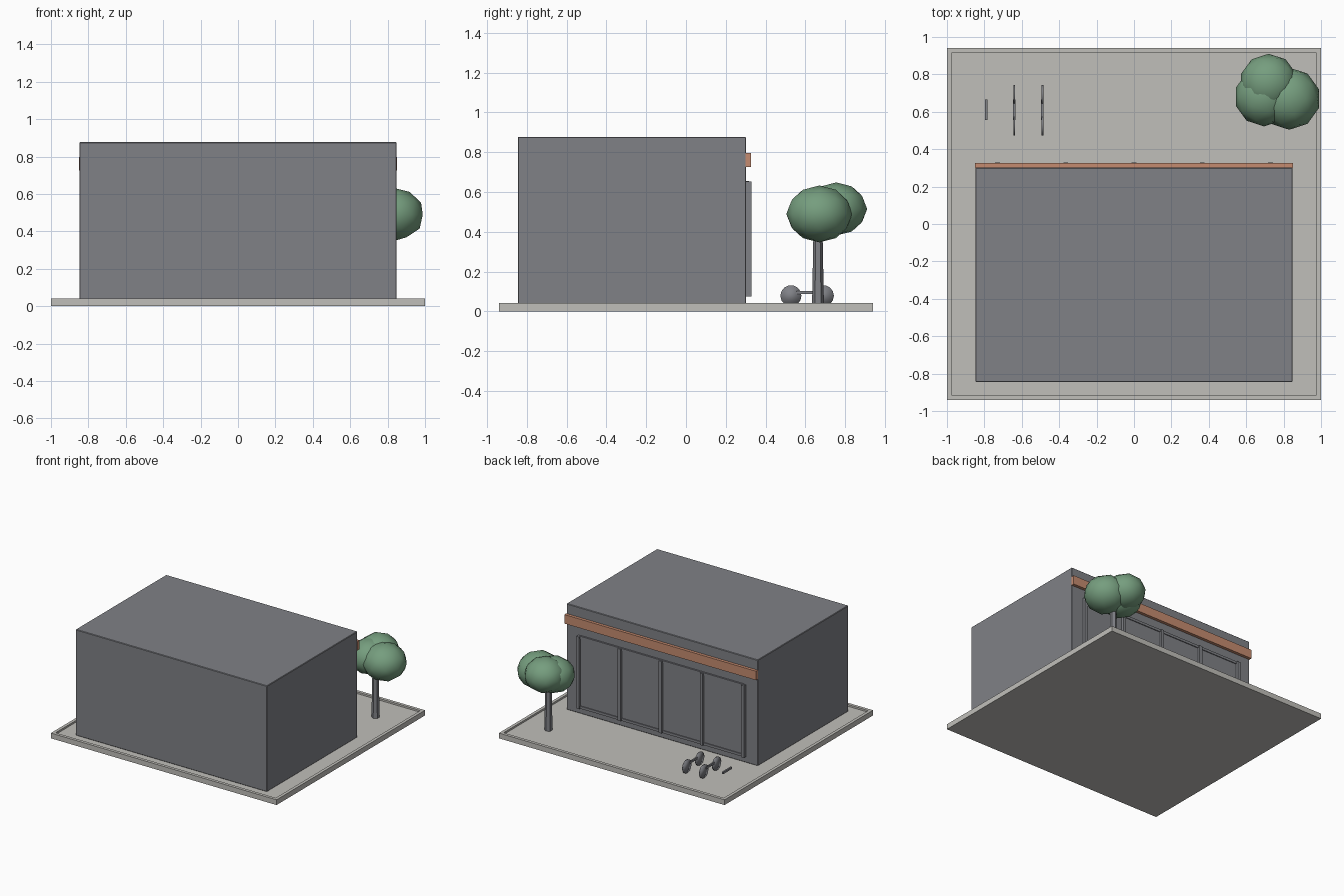
import bpy, bmesh
from mathutils import Matrix, Vector

if "Cube" in bpy.data.objects:
    bpy.data.objects.remove(bpy.data.objects["Cube"], do_unlink=True)


def material(name, rgb):
    m = bpy.data.materials.new(name)
    m.use_nodes = True
    m.diffuse_color = (*rgb, 1)
    m.node_tree.nodes["Principled BSDF"].inputs["Base Color"].default_value = (*rgb, 1)
    return m


STONE = material("pale_stone", (0.53, 0.52, 0.49))
GRAY = material("slate_gray", (0.215, 0.22, 0.24))
COPPER = material("copper_trim", (0.56, 0.26, 0.16))
LEAF = material("leaf_green", (0.18, 0.34, 0.21))


def finish(name, bm, mat, smooth=False):
    bmesh.ops.recalc_face_normals(bm, faces=bm.faces)
    for f in bm.faces:
        f.smooth = smooth
    mesh = bpy.data.meshes.new(name)
    bm.to_mesh(mesh)
    bm.free()
    mesh.materials.append(mat)
    obj = bpy.data.objects.new(name, mesh)
    bpy.context.collection.objects.link(obj)
    return obj


def box(name, low, high, mat, bevel=0):
    bm = bmesh.new()
    low, high = Vector(low), Vector(high)
    bmesh.ops.create_cube(bm, size=1, matrix=Matrix.Translation((low + high) / 2)
                          @ Matrix.Diagonal((*(high - low), 1)))
    if bevel:
        bmesh.ops.bevel(bm, geom=bm.edges[:], offset=bevel, segments=1, affect='EDGES')
    return finish(name, bm, mat)


def cone(name, centre, r1, r2, depth, sides, mat, axis='Z', smooth=False):
    bm = bmesh.new()
    turn = Matrix.Rotation(1.5708, 4, 'Y') if axis == 'X' else Matrix()
    bmesh.ops.create_cone(bm, cap_ends=True, segments=sides, radius1=r1, radius2=r2,
                          depth=depth, matrix=Matrix.Translation(centre) @ turn)
    return finish(name, bm, mat, smooth)


# Paved base with a raised rim around a sunken floor
FLOOR = 0.028
bm = bmesh.new()
bmesh.ops.create_cube(bm, size=1, matrix=Matrix.Translation((0, 0, 0.021))
                      @ Matrix.Diagonal((2, 1.88, 0.042, 1)))
top = max(bm.faces, key=lambda f: f.calc_center_median().z)
bmesh.ops.inset_region(bm, faces=[top], thickness=0.035)
inner = bmesh.ops.extrude_discrete_faces(bm, faces=[top])["faces"][0]
bmesh.ops.translate(bm, verts=inner.verts, vec=(0, 0, FLOOR - 0.042))
finish("paved_base", bm, STONE)

# Building block and its trim band
box("building", (-0.848, -0.845, FLOOR), (0.848, 0.302, 0.877), GRAY, 0.004)
box("trim_band", (-0.85, 0.3, 0.725), (0.85, 0.326, 0.797), COPPER)

# Window wall: panel, rails and posts
box("window_panel", (-0.73, 0.3, 0.08), (0.73, 0.309, 0.65), GRAY)
for label, z in (("bottom", 0.085), ("top", 0.645)):
    box(label + "_rail", (-0.73, 0.3, z - 0.01), (0.73, 0.316, z + 0.01), GRAY)
for i in range(5):
    x = -0.73 + i * 0.365
    box(f"window_post_{i + 1}", (x - 0.013, 0.3, 0.075), (x + 0.013, 0.328, 0.652), GRAY)

# Tree
cone("tree_trunk", (0.755, 0.663, 0.21), 0.03, 0.023, 0.37, 6, GRAY)
CLUMPS = [(0.72, 0.755, 0.515, 0.155), (0.695, 0.68, 0.495, 0.158), (0.83, 0.67, 0.49, 0.166)]
for i, (x, y, z, r) in enumerate(CLUMPS):
    bm = bmesh.new()
    bmesh.ops.create_icosphere(bm, subdivisions=2, radius=r,
                               matrix=Matrix.Translation((x, y, z)) @ Matrix.Diagonal((1, 1, 0.86, 1)))
    finish(f"leaf_clump_{i + 1}", bm, LEAF, True)

# Bicycles, and a free rack bar beside them
for i, x in enumerate((-0.49, -0.64, -0.79)):
    box(f"cycle_bar_{i + 1}", (x - 0.006, 0.555, 0.088), (x + 0.006, 0.665, 0.104), GRAY)
    if i < 2:
        for label, y in (("front", 0.527), ("rear", 0.69)):
            cone(f"{label}_wheel_{i + 1}", (x, y, 0.079), 0.053, 0.053, 0.01, 14, GRAY, 'X', True)
